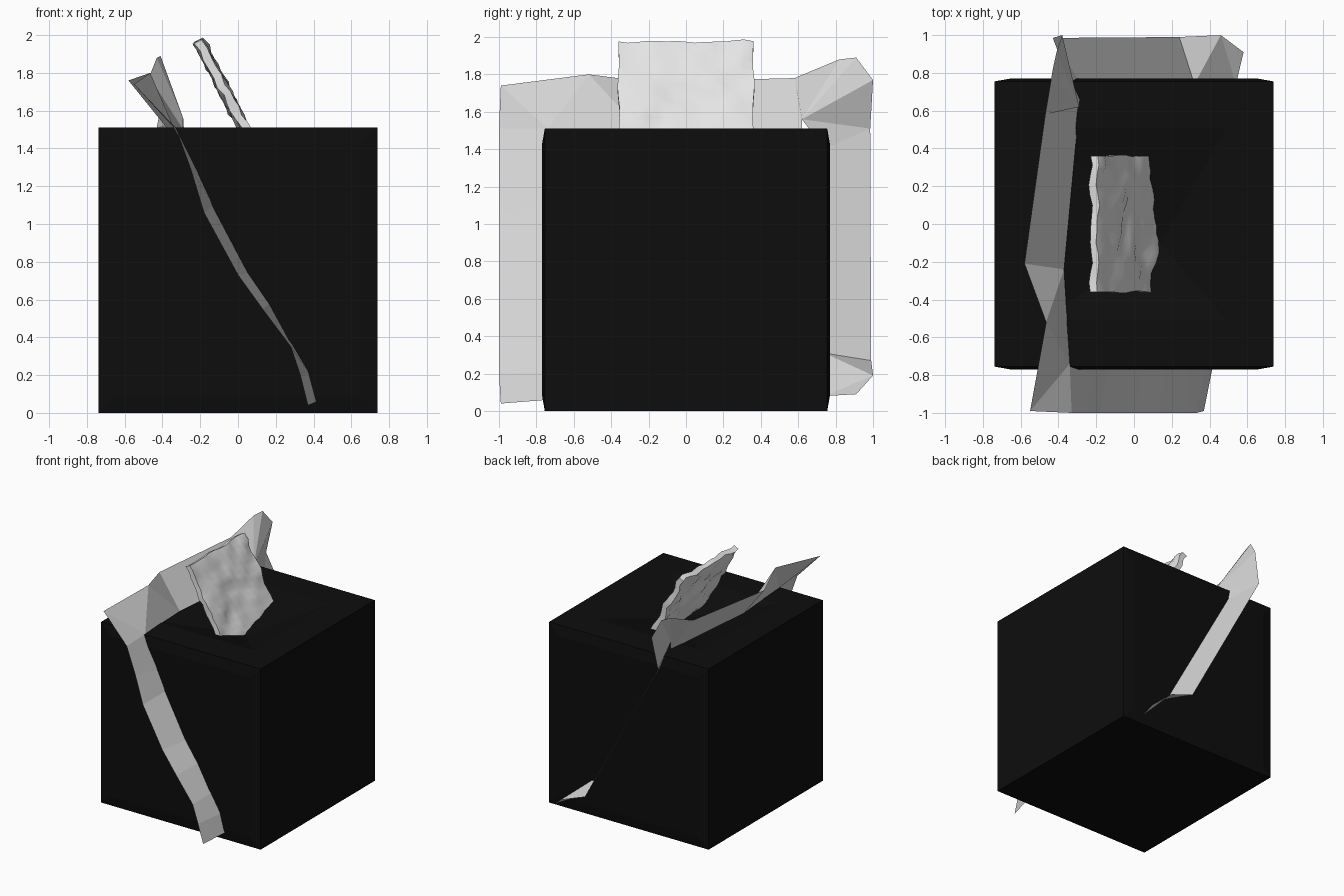
import bpy, bmesh
from mathutils import Vector, noise

if "Cube" in bpy.data.objects:
    bpy.data.objects.remove(bpy.data.objects["Cube"], do_unlink=True)


def material(name, value):
    mat = bpy.data.materials.new(name)
    mat.use_nodes = True
    colour = (value, value, value, 1)
    mat.diffuse_color = colour
    bsdf = mat.node_tree.nodes["Principled BSDF"]
    bsdf.inputs["Base Color"].default_value = colour
    bsdf.inputs["Roughness"].default_value = 0.9
    return mat


def finish(bm, name, mat, smooth=False):
    mesh = bpy.data.meshes.new(name)
    for face in bm.faces:
        face.smooth = smooth
    bm.to_mesh(mesh)
    bm.free()
    mesh.materials.append(mat)
    obj = bpy.data.objects.new(name, mesh)
    bpy.context.collection.objects.link(obj)
    return obj


black = material("black", 0.004)
grey = material("light grey", 0.65)
pale = material("pale stone", 0.78)

# Dark block: bulging front and back, shallow hollow in the top
bm = bmesh.new()
bmesh.ops.create_cube(bm, size=1)
for v in bm.verts:
    v.co = Vector((v.co.x * 1.476, v.co.y * 1.51, (v.co.z + 0.5) * 1.51))
bm.normal_update()
sides = [f for f in bm.faces if abs(f.normal.y) > 0.9]
top = next(f for f in bm.faces if f.normal.z > 0.9)
bmesh.ops.inset_individual(bm, faces=sides, thickness=0.12, depth=0.015)
bmesh.ops.inset_individual(bm, faces=[top], thickness=0.35, depth=0)
hollow = bmesh.ops.poke(bm, faces=[top])["verts"][0]
hollow.co = Vector((0.14, -0.1, 1.38))
finish(bm, "dark_block", black)

# Folded ribbon: outer edge and inner edge of each run, inner edge sunk in the block
front = [
    ((-.55, -.99, 1.74), (-.34, -.74, 1.51)),
    ((-.33, -1, 1.51), (-.34, -.74, 1.51)),
    ((-.25, -1, 1.29), (-.2, -.74, 1.25)),
    ((-.18, -1, 1.06), (-.13, -.74, 1.1)),
    ((0, -1, .73), (.06, -.74, .74)),
    ((.13, -1, .55), (.17, -.74, .58)),
    ((.28, -1, .35), (.29, -.74, .36)),
    ((.33, -1, .2), (.38, -.74, .21)),
    ((.37, -.99, .04), (.42, -.74, .06)),
]
over = [
    ((-.55, -.99, 1.74), (-.34, -.74, 1.51)),
    ((-.465, -.52, 1.8), (-.34, -.74, 1.51)),
    ((-.465, -.52, 1.8), (-.37, -.24, 1.5)),
    ((-.58, -.21, 1.76), (-.37, -.24, 1.5)),
    ((-.47, .58, 1.78), (-.29, .62, 1.5)),
    ((-.43, .82, 1.88), (-.29, .62, 1.56)),
    ((-.41, .91, 1.89), (-.29, .62, 1.56)),
    ((-.38, 1, 1.77), (-.29, .62, 1.56)),
    ((-.43, .985, 1.51), (-.29, .62, 1.56)),
]
back = [
    ((-.43, .985, 1.51), (-.29, .62, 1.56)),
    ((-.43, .985, 1.51), (-.28, .74, 1.4)),
    ((.24, .99, .27), (.32, .74, .31)),
    ((.46, 1, .19), (.32, .74, .31)),
    ((.46, 1, .19), (.54, .74, .08)),
    ((.58, .91, .09), (.54, .74, .08)),
]
bm = bmesh.new()
points = {}


def vert(co):
    if co not in points:
        points[co] = bm.verts.new(co)
    return points[co]


for run in (front, over, back):
    for (a, b), (c, d) in zip(run, run[1:]):
        corners = [vert(p) for p in dict.fromkeys((a, b, d, c))]
        if len(corners) > 2:
            bm.faces.new(corners)
bmesh.ops.recalc_face_normals(bm, faces=bm.faces)
finish(bm, "folded_ribbon", grey)

# Leaning rough slab, standing in the hollow
along = Vector((-0.47, 0, 0.88))
normal = Vector((0.88, 0, 0.47))
foot = Vector((0.035, 0, 1.51))
bm = bmesh.new()
bmesh.ops.create_cube(bm, size=1)
bmesh.ops.subdivide_edges(bm, edges=bm.edges[:], cuts=13, use_grid_fill=True)
for v in bm.verts:
    thick, wide, high = v.co
    base = foot + along * (0.16 + high * 0.72) + normal * thick * 0.045
    base.y = wide * 0.72
    lump = noise.noise(Vector((1.3, base.y * 9, high * 7)))
    pit = noise.noise(Vector((thick * 2, base.y * 16, high * 11)))
    edge = noise.noise(Vector((7, wide * 4, high * 4)))
    v.co = base + normal * (lump * 0.028 + pit * 0.012) + along * edge * 0.02
    v.co.y += edge * 0.012
bmesh.ops.recalc_face_normals(bm, faces=bm.faces)
slab = finish(bm, "rough_slab", pale, smooth=True)
bpy.context.view_layer.objects.active = slab
slab.select_set(True)
bpy.ops.object.shade_smooth_by_angle(angle=0.7)
